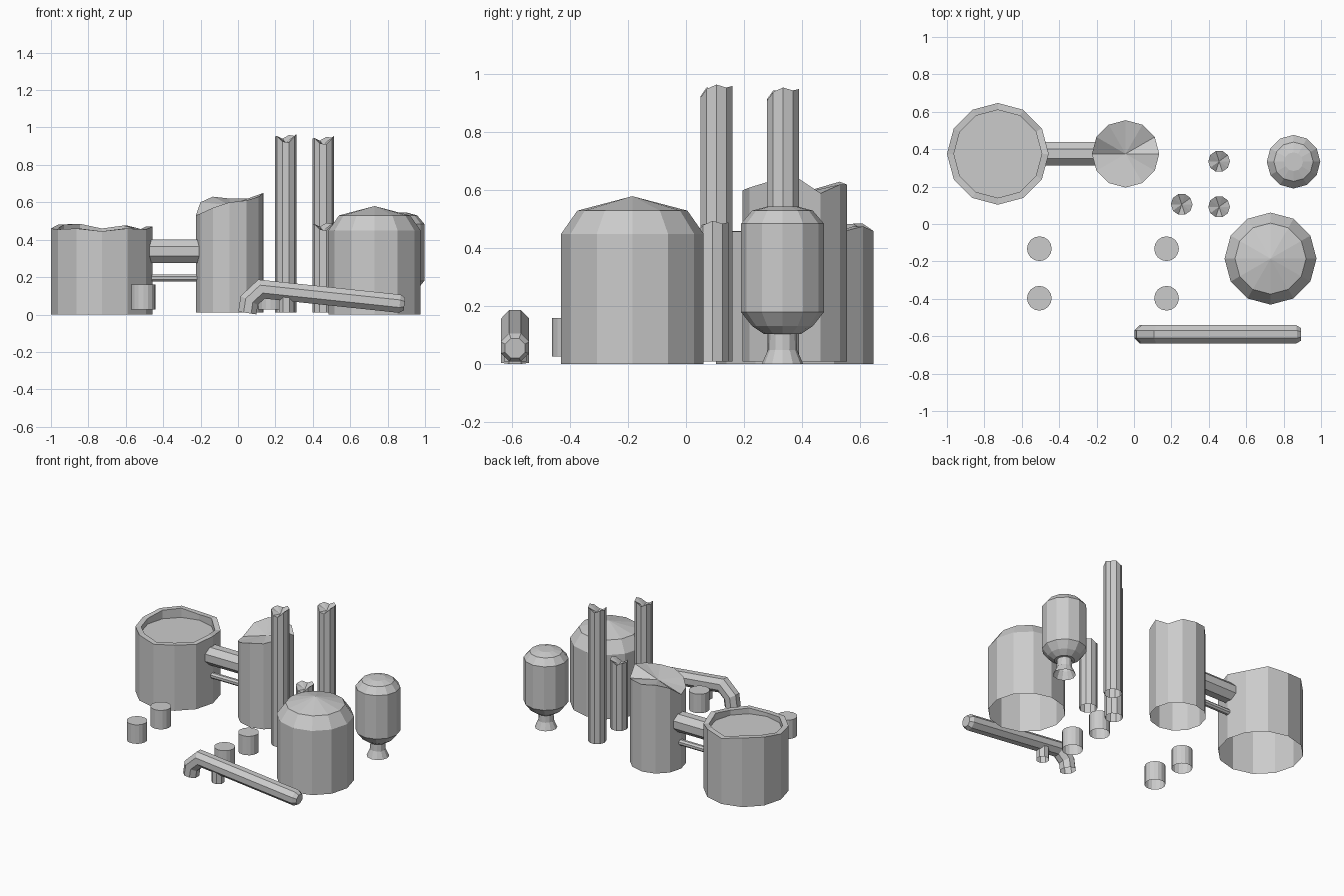
import bpy, bmesh, math
from mathutils import Vector

if "Cube" in bpy.data.objects:
    bpy.data.objects.remove(bpy.data.objects["Cube"])


def finish(name, bm):
    bmesh.ops.recalc_face_normals(bm, faces=bm.faces)
    mesh = bpy.data.meshes.new(name)
    bm.to_mesh(mesh)
    bm.free()
    obj = bpy.data.objects.new(name, mesh)
    bpy.context.collection.objects.link(obj)
    return obj


def bridge(bm, a, b):
    n = len(a)
    for i in range(n):
        bm.faces.new((a[i], a[(i + 1) % n], b[(i + 1) % n], b[i]))


def lathe(name, x, y, profile, sides=12, tops=None, jagged=(), apex=None, turn=0.0):
    """Open-bottomed turned shape; rings listed in jagged take heights from tops."""
    bm = bmesh.new()
    rings = []
    for k, (r, z) in enumerate(profile):
        ring = []
        for i in range(sides):
            a = math.tau * i / sides + turn
            h = tops[i % len(tops)] if k in jagged else z
            ring.append(bm.verts.new((x + r * math.cos(a), y + r * math.sin(a), h)))
        rings.append(ring)
    for a, b in zip(rings, rings[1:]):
        bridge(bm, a, b)
    if apex is None:
        bm.faces.new(rings[-1])
    else:
        tip = bm.verts.new((x, y, apex))
        for i in range(sides):
            bm.faces.new((rings[-1][i], rings[-1][(i + 1) % sides], tip))
    return finish(name, bm)


def pipe(name, path, radius, y, sides=8, end_round=False):
    """Pipe along (x, z) points in a plane of constant y, mitred at bends."""
    bm = bmesh.new()
    pts = [Vector(p) for p in path]
    radii = [radius] * len(pts)
    if end_round:
        radii[-1] = radius * 0.7
    rings = []
    for k, p in enumerate(pts):
        d0 = (pts[max(k, 1)] - pts[max(k, 1) - 1]).normalized()
        j = min(k, len(pts) - 2)
        d1 = (pts[j + 1] - pts[j]).normalized()
        t = (d0 + d1).normalized()
        s = radii[k] / max(t.dot(d0), 0.5)
        ring = []
        for i in range(sides):
            a = math.tau * (i + 0.5) / sides
            off = s * math.cos(a)
            ring.append(bm.verts.new((p.x - t.y * off, y + radii[k] * math.sin(a), p.y + t.x * off)))
        rings.append(ring)
    for a, b in zip(rings, rings[1:]):
        bridge(bm, a, b)
    if end_round:
        bm.faces.new(rings[-1])
    return finish(name, bm)


# broken open tank with uneven rim and recessed floor
rim = [0.47, 0.45, 0.476, 0.46, 0.485, 0.48, 0.46, 0.455, 0.46, 0.445, 0.46, 0.455]
lathe("open_tank", -0.728, 0.375, [(0.272, 0), (0.272, 0.46), (0.235, 0.46), (0.235, 0.42)],
      tops=rim, jagged=(1, 2))

# broken tower
crown = [0.65, 0.59, 0.62, 0.62, 0.63, 0.60, 0.53, 0.54, 0.57, 0.60, 0.61, 0.63]
lathe("broken_tower", -0.045, 0.375, [(0.18, 0.01), (0.18, 0.6)], tops=crown, jagged=(1,), apex=0.585)

# pipes joining tank and tower
pipe("upper_link_pipe", [(-0.48, 0.338), (-0.20, 0.338)], 0.068, 0.375)
pipe("lower_link_pipe", [(-0.48, 0.195), (-0.20, 0.195)], 0.021, 0.375)

# chimneys with snapped tops
for i, (x, y, z) in enumerate([(0.255, 0.105, 0.94), (0.455, 0.335, 0.93), (0.455, 0.092, 0.47)]):
    chips = [z + d for d in (0.025, 0.015, 0.02, 0, 0.015, 0.01, 0.015, -0.015, -0.02, 0.01)]
    lathe(f"chimney_{i + 1}", x, y, [(0.058, 0.01), (0.058, z)], sides=10,
          tops=chips, jagged=(1,), apex=z - 0.02)

# domed storage tank
lathe("domed_tank", 0.73, -0.185, [(0.246, 0), (0.246, 0.45), (0.19, 0.53)], apex=0.58)

# capsule tank on a flared foot
lathe("capsule_tank", 0.853, 0.333,
      [(0.072, 0), (0.05, 0.05), (0.048, 0.105), (0.065, 0.105), (0.105, 0.132), (0.143, 0.18),
       (0.143, 0.485), (0.105, 0.53), (0.05, 0.545)])

# small drums
for i, x in enumerate((-0.506, 0.174)):
    for j, y in enumerate((-0.132, -0.397)):
        lathe(f"drum_{i}_{j}", x, y, [(0.066, 0.027), (0.066, 0.16)], sides=16)

# fallen bent pipe with a short stub
pipe("bent_pipe", [(0.05, 0.008), (0.06, 0.075), (0.125, 0.136), (0.865, 0.058), (0.89, 0.055)],
     0.053, -0.59, end_round=True)
lathe("pipe_stub", 0.258, -0.59, [(0.042, 0.01), (0.042, 0.11)], sides=8, turn=math.pi / 8)
